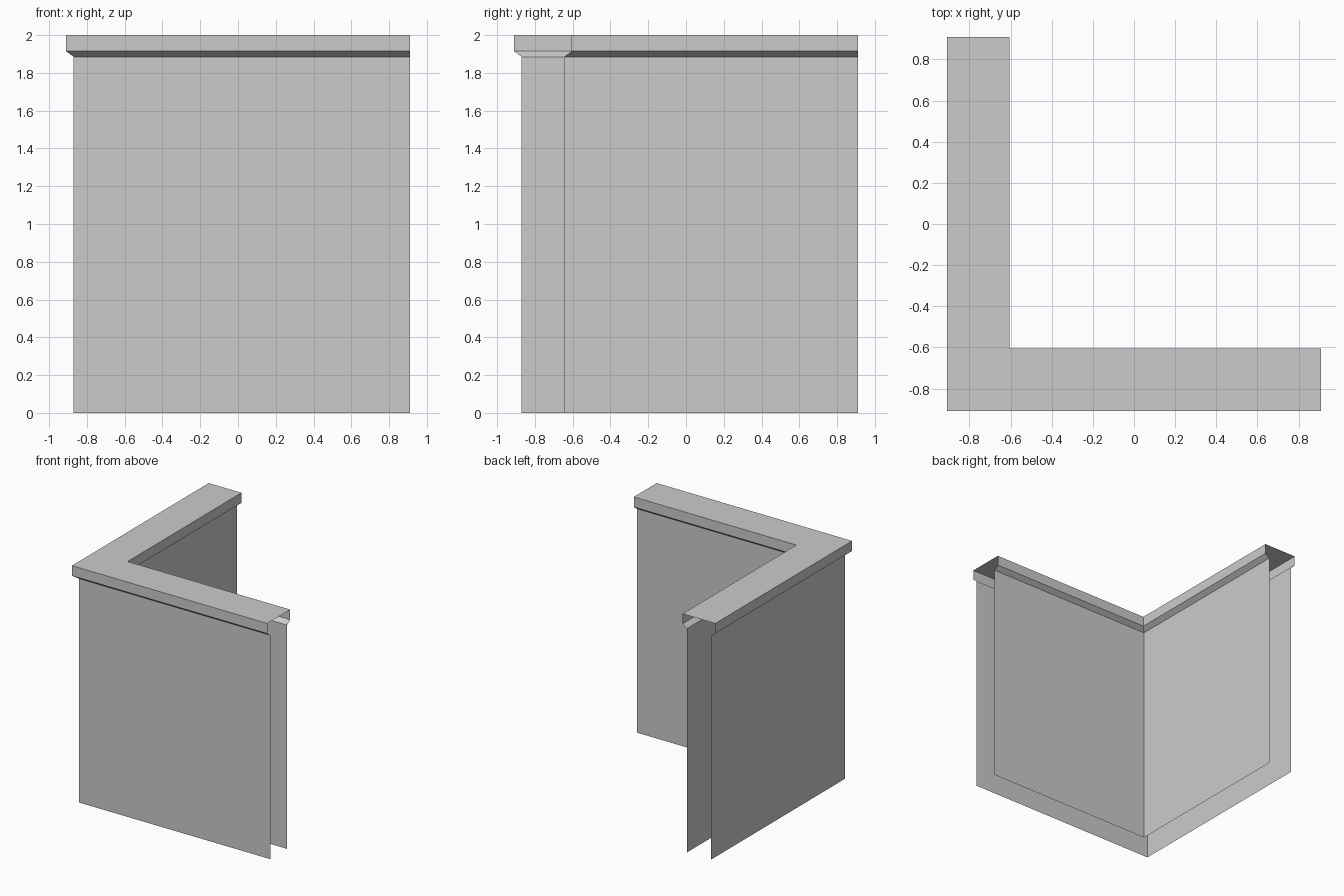
import bpy
import bmesh

cube = bpy.data.objects.get("Cube")
if cube:
    bpy.data.objects.remove(cube, do_unlink=True)

# Plain grey for the whole model
grey = bpy.data.materials.new("light_grey")
grey.use_nodes = True
colour = (0.6, 0.6, 0.6, 1.0)
grey.diffuse_color = colour
grey.node_tree.nodes["Principled BSDF"].inputs["Base Color"].default_value = colour

END = 0.91  # open ends of both arms


def corner_sweep(name, profile):
    """Sweep (offset, height) points along an L path, leaving the ends open."""
    bm = bmesh.new()
    rows = [[bm.verts.new(p) for p in ((d, END, z), (d, d, z), (END, d, z))]
            for d, z in profile]
    for low, high in zip(rows, rows[1:]):
        for i in range(2):
            bm.faces.new((low[i], low[i + 1], high[i + 1], high[i]))
    mesh = bpy.data.meshes.new(name)
    bm.to_mesh(mesh)
    bm.free()
    mesh.materials.append(grey)
    obj = bpy.data.objects.new(name, mesh)
    bpy.context.collection.objects.link(obj)
    return obj


# Two thin wall sheets, open at the bottom and at the arm ends
OUTER, INNER = -0.87, -0.645
WALL_TOP, LIP, TOP = 1.885, 1.915, 2.0
corner_sweep("outer_wall", [(OUTER, 0), (OUTER, WALL_TOP)])
corner_sweep("inner_wall", [(INNER, WALL_TOP), (INNER, 0)])

# Overhanging coping with sloped undersides
corner_sweep("coping", [
    (OUTER, WALL_TOP), (-END, LIP), (-END, TOP),
    (-0.605, TOP), (-0.605, LIP), (INNER, WALL_TOP),
])
